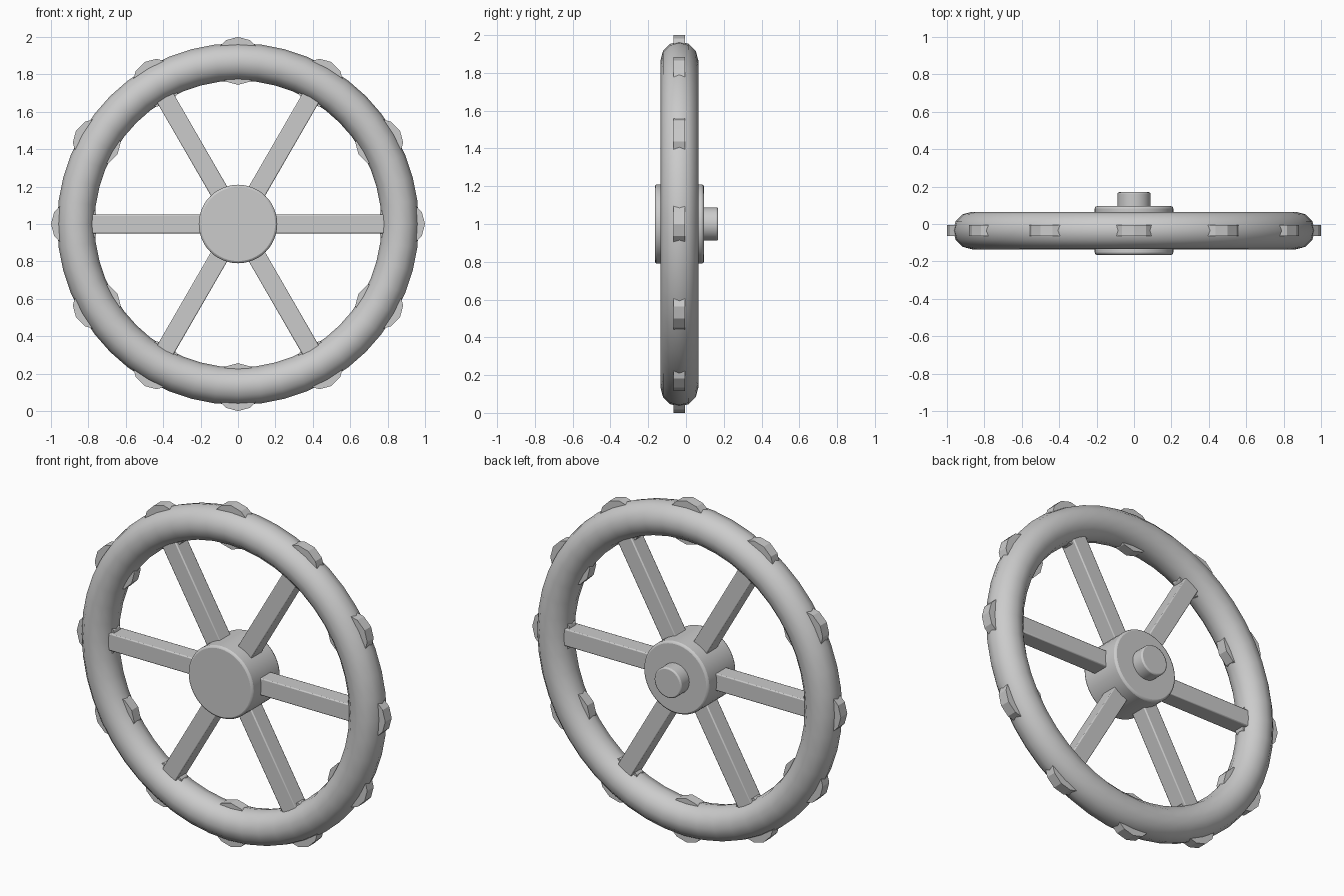
import bpy, math
from mathutils import Matrix, Vector

cube = bpy.data.objects.get("Cube")
if cube:
    bpy.data.objects.remove(cube, do_unlink=True)

GREY = (0.6, 0.6, 0.6, 1)
mat = bpy.data.materials.new("plain_grey")
mat.use_nodes = True
mat.diffuse_color = GREY
mat.node_tree.nodes["Principled BSDF"].inputs["Base Color"].default_value = GREY

CENTRE = Vector((0, -0.035, 1))   # middle of the wheel
FACE_Y = (math.pi / 2, 0, 0)      # turns a z axis onto y


def finish(name, bevel=0, angle=35):
    ob = bpy.context.object
    ob.name = name
    ob.data.materials.append(mat)
    bpy.ops.object.transform_apply(location=False, rotation=True, scale=True)
    if bevel:
        mod = ob.modifiers.new("Bevel", 'BEVEL')
        mod.width = bevel
        mod.segments = 2
    bpy.ops.object.shade_smooth_by_angle(angle=math.radians(angle))
    return ob


def around(angle, radius):
    return CENTRE + Vector((math.cos(angle), 0, math.sin(angle))) * radius


def disc(name, radius, y_front, y_back, sides, bevel=0, loc=CENTRE):
    bpy.ops.mesh.primitive_cylinder_add(
        vertices=sides, radius=radius, depth=y_back - y_front, rotation=FACE_Y,
        location=(loc.x, (y_front + y_back) / 2, loc.z))
    return finish(name, bevel, 25 if sides < 20 else 35)


# Round rim
bpy.ops.mesh.primitive_torus_add(
    major_radius=0.867, minor_radius=0.1, major_segments=48, minor_segments=12,
    location=CENTRE, rotation=FACE_Y)
finish("rim", angle=60)

# Hub with axle stub at the back
disc("hub", 0.21, -0.165, 0.095, 48, 0.012)
disc("axle", 0.088, 0.05, 0.17, 32, 0.008)

# Six square spokes
for i in range(6):
    a = i * math.pi / 3
    bpy.ops.mesh.primitive_cube_add(size=1, location=around(a, 0.46),
                                    rotation=(0, -a, 0), scale=(0.66, 0.1, 0.1))
    finish(f"spoke_{i + 1}", 0.006)

# Twelve faceted studs set through the rim
for i in range(12):
    disc(f"stud_{i + 1}", 0.128, -0.065, -0.005, 12,
         loc=around(i * math.pi / 6, 0.872))
